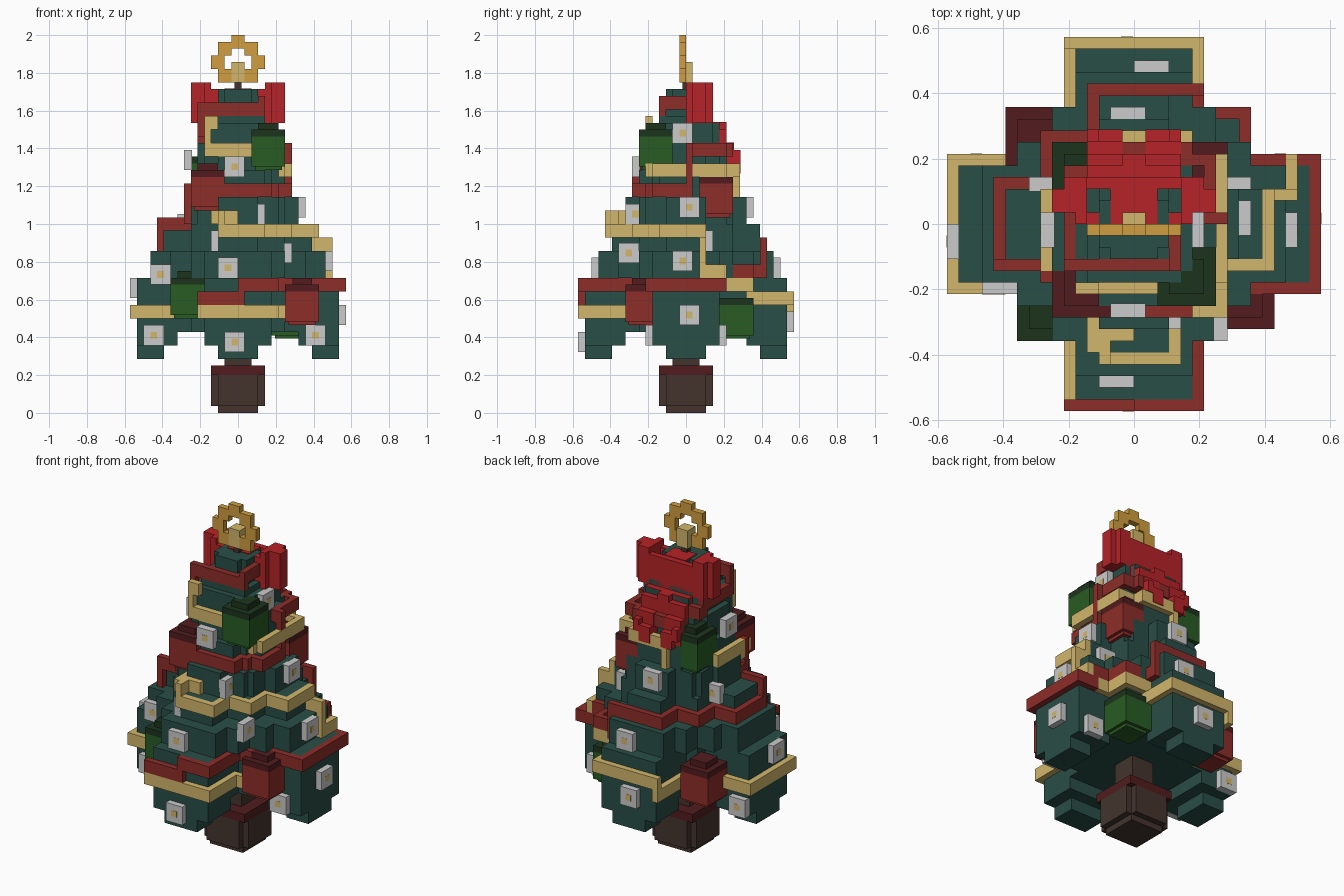
import bpy, bmesh

if "Cube" in bpy.data.objects:
    bpy.data.objects.remove(bpy.data.objects["Cube"])

U = 1 / 28  # block size


def material(name, rgb):
    m = bpy.data.materials.new(name)
    m.diffuse_color = (*rgb, 1)
    m.use_nodes = True
    m.node_tree.nodes["Principled BSDF"].inputs["Base Color"].default_value = m.diffuse_color
    return m


NEEDLE = material("needle green", (.022, .077, .061))
CREAM = material("light white", (.60, .60, .60))
GOLD = material("pale gold", (.65, .47, .145))
STAR = material("deep gold", (.63, .34, .05))
RED = material("garland red", (.27, .026, .022))
BOW = material("bow red", (.47, .017, .021))
WINE = material("dark red", (.085, .012, .013))
LEAF = material("ball green", (.021, .107, .017))
MOSS = material("dark green", (.012, .034, .012))
BARK = material("bark brown", (.056, .034, .027))


def part(name, mat, boxes):
    """One object from boxes given as (x0, x1, y0, y1, z0, z1) in blocks."""
    bm = bmesh.new()
    for b in boxes:
        x, y, z = b[0:2], b[2:4], b[4:6]
        v = [bm.verts.new((i * U, j * U, k * U)) for k in z for j in y for i in x]
        for f in ((0, 2, 3, 1), (4, 5, 7, 6), (0, 1, 5, 4),
                  (2, 3, 7, 6), (0, 4, 6, 2), (1, 3, 7, 5)):
            bm.faces.new([v[i] for i in f])
    bmesh.ops.recalc_face_normals(bm, faces=bm.faces)
    mesh = bpy.data.meshes.new(name)
    bm.to_mesh(mesh)
    bm.free()
    mesh.materials.append(mat)
    ob = bpy.data.objects.new(name, mesh)
    bpy.context.collection.objects.link(ob)
    return ob


def square(r, z0, z1, cx=0, cy=0):
    return (cx - r, cx + r, cy - r, cy + r, z0, z1)


def cross(a, b, z0, z1):
    return [(-a, a, -b, b, z0, z1), (-b, b, -a, a, z0, z1)]


def garland(name, mat, points):
    """Band one block thick and two high, routed along x, then y, then z."""
    boxes = []
    p = list(points[0])
    for q in points[1:]:
        for axis in range(3):
            if p[axis] != q[axis]:
                n = list(p)
                n[axis] = q[axis]
                lo = [min(s, t) for s, t in zip(p, n)]
                hi = [max(s, t) for s, t in zip(p, n)]
                boxes.append((lo[0], hi[0] + 1, lo[1], hi[1] + 1, lo[2], hi[2] + 2))
                p = n
    part(name, mat, boxes)


# Pot and trunk
part("pot", BARK, [square(3, 0, 5.6)] + cross(4, 3, 1, 5.6))
part("pot_rim", WINE, [square(4, 5.6, 7)])
part("trunk", BARK, [square(2, 6, 12)])

# Stepped tree: reach, arm half width, inner reach, inner half width, bottom, top
tiers = [(15, 5, 7, 7, 12, 18), (15, 5, 7, 7, 18, 20), (13, 5, 10, 7, 20, 24),
         (11, 3, 7, 7, 24, 28), (8, 3, 7, 6, 28, 32), (7, 4, 5, 5, 32, 36),
         (6, 3, 5, 5, 36, 38), (5, 5, 4, 4, 38, 40), (5, 4, 4, 4, 40, 43),
         (4, 4, 4, 4, 43, 44), (3, 3, 2, 2, 44, 46), (3, 2, 2, 2, 46, 48)]
tree = [(0, 9, 0, 9, 17, 20), (-6, 6, -3, 3, 38, 40), (-3, 3, 0, 6, 38, 40),
        (0, 9, -3, 3, 28, 32), (-3, 3, -9, 9, 28, 32)]
for a, b, c, d, z0, z1 in tiers:
    tree += cross(a, b, z0, z1) + cross(c, d, z0, z1)
# Drooping branch ends
for s in (-1, 1):
    for r0, hw, z in ((9, 5, 10), (11, 3, 8)):
        lo, hi = sorted((s * r0, s * 15))
        tree += [(lo, hi, -hw, hw, z, 12), (-hw, hw, lo, hi, z, 12)]
part("tree", NEEDLE, tree)

# Spiralling garlands
garland("red_garland_lower", RED, [
    (-6, -16, 16), (0, -16, 16), (0, -16, 18), (5, -16, 18), (5, -8, 18),
    (7, -8, 18), (7, -6, 18), (15, -6, 18), (15, 5, 18), (12, 5, 18),
    (12, 5, 20), (9, 5, 20), (9, 9, 20), (5, 9, 20), (5, 11, 20), (5, 11, 24),
    (-4, 11, 24), (-4, 7, 24), (-8, 7, 24), (-8, 3, 24), (-12, 3, 24),
    (-12, -4, 24), (-12, -4, 27), (-8, -4, 28)])
garland("red_garland_upper", RED, [
    (-8, -4, 28), (-8, -5, 32), (-6, -5, 32), (-6, -8, 32), (4, -8, 32),
    (4, -6, 32), (5, -6, 32), (5, -5, 32), (7, -5, 32), (7, 0, 32),
    (7, 0, 38), (6, 3, 38), (6, 5, 38), (4, 5, 38), (4, 6, 38), (-4, 6, 38),
    (-4, 4, 40), (-6, 3, 41), (-6, -3, 41), (-6, -4, 44), (3, -4, 44),
    (3, -4, 45), (3, 0, 45)])
garland("gold_garland_lower", GOLD, [
    (6, -9, 14), (5, -9, 14), (5, -16, 14), (-6, -16, 14), (-6, -8, 14),
    (-8, -8, 14), (-8, -6, 14), (-16, -6, 14), (-16, 5, 14), (-8, 5, 14),
    (-8, 7, 14), (-6, 7, 14), (-6, 15, 14), (-6, 15, 16), (5, 15, 16),
    (5, 9, 16), (5, 9, 18), (9, 9, 18), (9, 5, 18), (11, 5, 18)])
garland("gold_garland_upper", GOLD, [
    (13, 5, 20), (13, 2, 20), (13, 2, 24), (11, 2, 24), (11, 2, 26), (11, -4, 26),
    (7, -4, 26), (7, -8, 26), (3, -8, 26), (3, -12, 26), (-3, -12, 26),
    (-3, -12, 28), (-3, -11, 28), (-4, -11, 28), (-4, -10, 28), (-1, -10, 28),
    (-4, -10, 28), (-4, -7, 28), (-4, -7, 31), (-7, -7, 31), (-7, -4, 31),
    (-8, -4, 32), (-8, 2, 32), (-5, 2, 32), (-5, 4, 32), (-2, 4, 32), (-2, 7, 32),
    (-2, 7, 35), (4, 7, 35), (4, 5, 35), (7, 5, 35), (7, -5, 35), (6, -6, 35)])
garland("gold_garland_top", GOLD, [(1, -6, 38), (-5, -6, 38), (-5, -6, 42), (-4, -6, 42)])

# Hanging balls: centre x, y, bottom, body and cap colours
balls = [("upper_front_right", 4.5, -4.5, 36, LEAF, MOSS),
         ("lower_front_left", -7.5, -7.5, 14, LEAF, MOSS),
         ("lower_back_right", 7.5, 7.5, 11, LEAF, MOSS),
         ("upper_back_left", -4.5, 4.5, 32, LEAF, MOSS),
         ("lower_front_right", 9.5, -6.5, 13, RED, WINE),
         ("lower_back_left", -8.5, 7.5, 12, RED, WINE),
         ("upper_front_left", -4.5, -5.5, 30, RED, WINE),
         ("upper_back_right", 5.5, 4.5, 29, RED, WINE)]
for name, x, y, z, body, cap in balls:
    part("ball_" + name, body, [square(2, z, z + 1, x, y), square(2.5, z + .5, z + 5, x, y)])
    part("ball_cap_" + name, cap, [square(2.5, z + 5, z + 6, x, y),
                                   square(1.5, z + 6, z + 7, x, y)])

# Square lights: centre on the face, facing axis and sign
lights = [(-12.5, -5, 11.5, 1, -1), (-.5, -15, 10.5, 1, -1), (11.5, -5, 11.5, 1, -1),
          (-11.5, -5, 20.5, 1, -1), (-1.5, -13, 21.5, 1, -1), (-.5, -7, 36.5, 1, -1),
          (15, .5, 14.5, 0, 1), (13, -.5, 22.5, 0, 1), (7, -8.5, 23.7, 0, 1),
          (3, -7.5, 29.5, 0, 1), (9, .5, 30.5, 0, 1), (5, -.5, 41.5, 0, 1),
          (-15, -1.5, 18.5, 0, -1), (-3, -9.5, 25.5, 0, -1), (-7, -.5, 37.5, 0, -1),
          (-.6, 15, 13.5, 1, 1), (1.5, 13, 21.5, 1, 1), (-.5, 9, 30.5, 1, 1),
          (8.5, 3, 25.5, 1, 1), (-7.5, 3, 28, 1, 1),
          (-13.5, 5, 11.5, 1, 1), (12.5, 5, 11.5, 1, 1)]


def plate(c, axis, sign, half, d0, d1):
    rng = [[v - half, v + half] for v in c]
    rng[axis] = sorted((c[axis] + sign * d0, c[axis] + sign * d1))
    return sum(rng, [])


part("lights", CREAM, [plate(l[:3], l[3], l[4], 1.5, -.2, 1) for l in lights])
part("light_centres", GOLD, [plate(l[:3], l[3], l[4], .5, .98, 1.03) for l in lights])

# Bow on the back: knot, back panels, open loops and stepped tails
bow = [(-2, 2, 0, 3, 43, 48.1), (-1, 1, 3, 4, 43, 48), (-1, 1, 4, 6, 40, 43.1)]
for s in (-1, 1):
    for x0, x1, y0, y1, z0, z1 in ((4, 7, 1, 3, 43, 49), (3, 4, 0, 1, 43, 48),
                                   (4, 5, 0, 1, 43, 49), (1, 4, 3, 4, 43, 48),
                                   (4, 6, 3, 4, 43, 49),
                                   (1, 4, 4, 5, 38, 43.1), (1, 4, 5, 6, 38, 42.1),
                                   (1, 4, 6, 7.1, 36, 40.1), (1, 3, 7, 8.1, 35.5, 38.1),
                                   (3, 4, 7, 8.1, 37, 39)):
        lo, hi = sorted((s * x0, s * x1))
        bow.append((lo, hi, y0, y1, z0, z1))
part("bow", BOW, bow)

# Openwork star on top
star = [(-1, 1, -1, 0, 54, 56)]
for s in (-1, 1):
    for x0, x1, z0, z1 in ((1, 3, 53, 55), (2, 4, 51, 53), (1, 3, 49, 51), (2, 3, 50, 54)):
        lo, hi = sorted((s * x0, s * x1))
        star.append((lo, hi, -1, 0, z0, z1))
part("star", STAR, star)
part("star_heart", GOLD, [(-1, 1, -1, 1, 49, 52)])
part("star_stem", BARK, [(-.5, .5, -.5, .5, 48, 49)])
